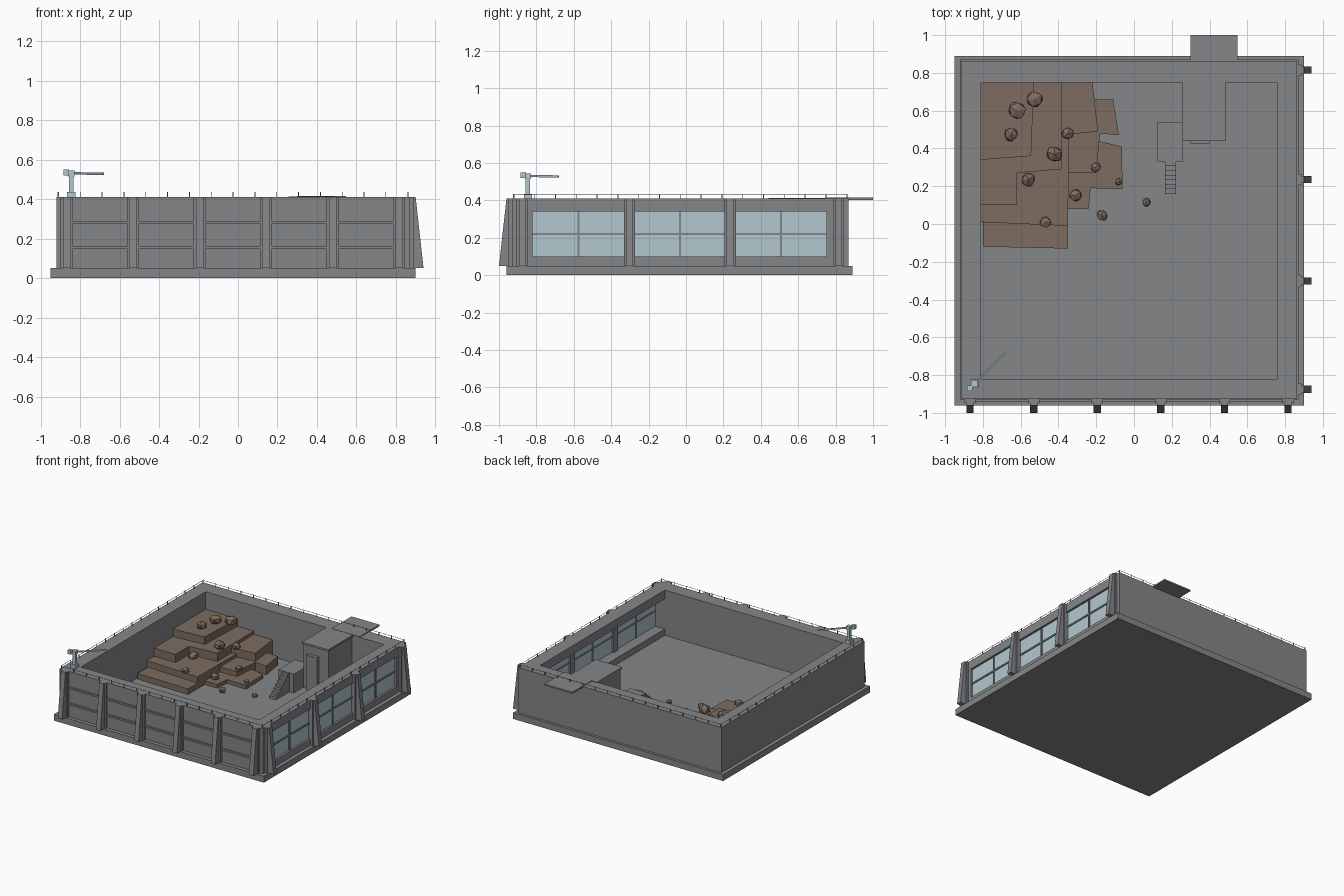
import bpy, bmesh, math, random
from mathutils import Vector

random.seed(4)


def material(name, rgb):
    m = bpy.data.materials.new(name)
    m.diffuse_color = (*rgb, 1)
    return m


GREY = material("concrete grey", (0.235, 0.237, 0.25))
BROWN = material("earth brown", (0.205, 0.15, 0.115))
GLASS = material("pale blue", (0.45, 0.58, 0.63))


def finish(name, bm, mat):
    bmesh.ops.recalc_face_normals(bm, faces=bm.faces)
    me = bpy.data.meshes.new(name)
    bm.to_mesh(me)
    bm.free()
    me.materials.append(mat)
    ob = bpy.data.objects.new(name, me)
    bpy.context.collection.objects.link(ob)
    return ob


def add_box(bm, x0, x1, y0, y1, z0, z1):
    vs = bmesh.ops.create_cube(bm, size=1)["verts"]
    for v in vs:
        v.co = Vector((x0 if v.co.x < 0 else x1, y0 if v.co.y < 0 else y1, z0 if v.co.z < 0 else z1))


def boxes(name, mat, *dims):
    bm = bmesh.new()
    for d in dims:
        add_box(bm, *d)
    return finish(name, bm, mat)


def add_prism(bm, base, offset):
    # extrude a flat outline along an offset
    f = bm.faces.new([bm.verts.new(p) for p in base])
    g = bmesh.ops.extrude_face_region(bm, geom=[f])["geom"]
    bmesh.ops.translate(bm, vec=offset, verts=[v for v in g if isinstance(v, bmesh.types.BMVert)])


FLOOR, TOP = 0.05, 0.41

# Base slab and solid walls
boxes("base_slab", GREY, (-0.95, 0.90, -0.96, 0.89, 0, FLOOR))
boxes("front_wall", GREY, (-0.92, 0.87, -0.93, -0.82, FLOOR, TOP))
boxes("back_wall", GREY, (-0.92, 0.87, 0.75, 0.87, FLOOR, TOP))
boxes("left_wall", GREY, (-0.92, -0.81, -0.82, 0.75, FLOOR, TOP))

# Window wall: sill, lintel and posts
WINDOWS = [(-0.82, -0.33), (-0.275, 0.21), (0.265, 0.75)]
boxes("window_sill", GREY, (0.76, 0.87, -0.82, 0.75, FLOOR, 0.10))
boxes("window_lintel", GREY, (0.76, 0.87, -0.82, 0.75, 0.34, TOP))
boxes("window_posts", GREY, *[(0.83, 0.87, a[1], b[0], 0.10, 0.34)
                              for a, b in zip(WINDOWS, WINDOWS[1:])])
boxes("window_glass", GLASS, *[(0.845, 0.853, a, b, 0.10, 0.34) for a, b in WINDOWS])
bars = []
for a, b in WINDOWS:
    c = (a + b) / 2
    bars += [(0.84, 0.86, c - 0.006, c + 0.006, 0.10, 0.34), (0.84, 0.86, a, b, 0.215, 0.227)]
boxes("window_bars", GREY, *bars)

# Horizontal ribs on the front wall
boxes("front_ribs", GREY, *[(-0.86, 0.83, -0.942, -0.93, z, z + 0.014) for z in (0.148, 0.276)])

# Sloping buttresses, each with a wider backing strip
bm = bmesh.new()
profile = [(0, FLOOR), (0.07, FLOOR), (0.03, TOP), (0, TOP)]
for x in (-0.868, -0.531, -0.195, 0.142, 0.479, 0.816):
    add_prism(bm, [(x - 0.019, -0.93 - d, z) for d, z in profile], (0.038, 0, 0))
    add_box(bm, x - 0.03, x + 0.03, -0.948, -0.93, FLOOR, TOP)
for y in (-0.875, -0.302, 0.236, 0.815):
    add_prism(bm, [(0.87 + d, y - 0.019, z) for d, z in profile], (0, 0.038, 0))
    add_box(bm, 0.87, 0.888, y - 0.03, y + 0.03, FLOOR, TOP)
finish("buttresses", bm, GREY)

# Tower, door, landing, stairs and rear platform
boxes("tower", GREY, (0.26, 0.48, 0.45, 0.75, FLOOR, TOP))
boxes("tower_roof", GREY, (0.255, 0.487, 0.44, 0.76, TOP - 0.012, TOP + 0.003))
boxes("tower_door", GREY, (0.30, 0.40, 0.425, 0.45, FLOOR, 0.33))
boxes("landing", GREY, (0.125, 0.26, 0.33, 0.54, FLOOR, 0.20))
boxes("stairs", GREY, *[(0.165, 0.222, 0.16 + 0.0243 * i, 0.33, FLOOR, FLOOR + 0.0205 * (i + 1))
                        for i in range(7)])
boxes("rear_platform", GREY, (0.30, 0.547, 0.75, 1.0, 0.403, 0.415))

# Thin fence around the rim
fence = []
w = 0.002
for i in range(17):
    x, y = -0.91 + i * 0.1106, -0.92 + i * 0.1112
    fence += [(x - w, x + w, s - w, s + w, TOP, 0.435) for s in (-0.922, 0.862)]
    fence += [(s - w, s + w, y - w, y + w, TOP, 0.435) for s in (-0.912, 0.862)]
h = 0.001
fence += [(-0.912, 0.862, s - h, s + h, 0.430, 0.432) for s in (-0.922, 0.862)]
fence += [(s - h, s + h, -0.922, 0.862, 0.430, 0.432) for s in (-0.912, 0.862)]
boxes("rim_fence", GREY, *fence)

# Stepped earth mound: outline and top height of each terrace
TERRACES = [
    (0.095, [(-0.80, -0.12), (-0.35, -0.13), (-0.35, 0.2), (-0.80, 0.2)]),
    (0.145, [(-0.81, 0.01), (-0.35, -0.01), (-0.34, 0.75), (-0.81, 0.75)]),
    (0.21, [(-0.81, 0.10), (-0.62, 0.10), (-0.62, 0.27), (-0.385, 0.29), (-0.385, 0.75), (-0.81, 0.75)]),
    (0.27, [(-0.81, 0.34), (-0.545, 0.36), (-0.53, 0.75), (-0.81, 0.75)]),
    (0.185, [(-0.39, 0.47), (-0.19, 0.49), (-0.22, 0.75), (-0.39, 0.75)]),
    (0.12, [(-0.36, 0.27), (-0.2, 0.27), (-0.18, 0.48), (-0.08, 0.47), (-0.11, 0.66), (-0.36, 0.66)]),
    (0.08, [(-0.36, 0.08), (-0.24, 0.08), (-0.23, 0.19), (-0.06, 0.185), (-0.065, 0.41), (-0.36, 0.48)]),
]
for i, (z, outline) in enumerate(TERRACES):
    bm = bmesh.new()
    add_prism(bm, [(x, y, FLOOR) for x, y in outline], (0, 0, z - FLOOR))
    finish(f"earth_terrace_{i + 1}", bm, BROWN)

# Loose boulders
ROCKS = [(-0.62, 0.60, 0.27, 0.052), (-0.525, 0.66, 0.27, 0.046), (-0.65, 0.475, 0.27, 0.04),
         (-0.35, 0.48, 0.185, 0.037), (-0.42, 0.37, 0.21, 0.047), (-0.56, 0.235, 0.145, 0.041),
         (-0.31, 0.15, 0.08, 0.036), (-0.205, 0.30, 0.12, 0.03), (-0.08, 0.225, 0.08, 0.022),
         (-0.47, 0.01, 0.14, 0.034), (-0.17, 0.045, 0.05, 0.031), (0.065, 0.115, 0.05, 0.024)]
bm = bmesh.new()
for x, y, z, r in ROCKS:
    vs = bmesh.ops.create_icosphere(bm, subdivisions=1, radius=r)["verts"]
    turn = random.uniform(0, 6)
    for v in vs:
        p = v.co * random.uniform(0.85, 1.1)
        c, s = math.cos(turn), math.sin(turn)
        v.co = (x + p.x * c - p.y * s, y + p.x * s + p.y * c, z + 0.5 * r + p.z * 0.8)
finish("boulders", bm, BROWN)

# Corner crane with a diagonal boom
boxes("crane_mast", GLASS, (-0.867, -0.823, -0.867, -0.823, TOP, 0.435),
      (-0.857, -0.833, -0.857, -0.833, 0.435, 0.52))
boxes("crane_head", GLASS, (-0.862, -0.828, -0.862, -0.828, 0.515, 0.545),
      (-0.884, -0.856, -0.884, -0.856, 0.52, 0.55))
bm = bmesh.new()
add_prism(bm, [(-0.846, -0.842, 0.525), (-0.842, -0.846, 0.525),
               (-0.842, -0.846, 0.537), (-0.846, -0.842, 0.537)], (0.162, 0.162, -0.003))
finish("crane_boom", bm, GLASS)
